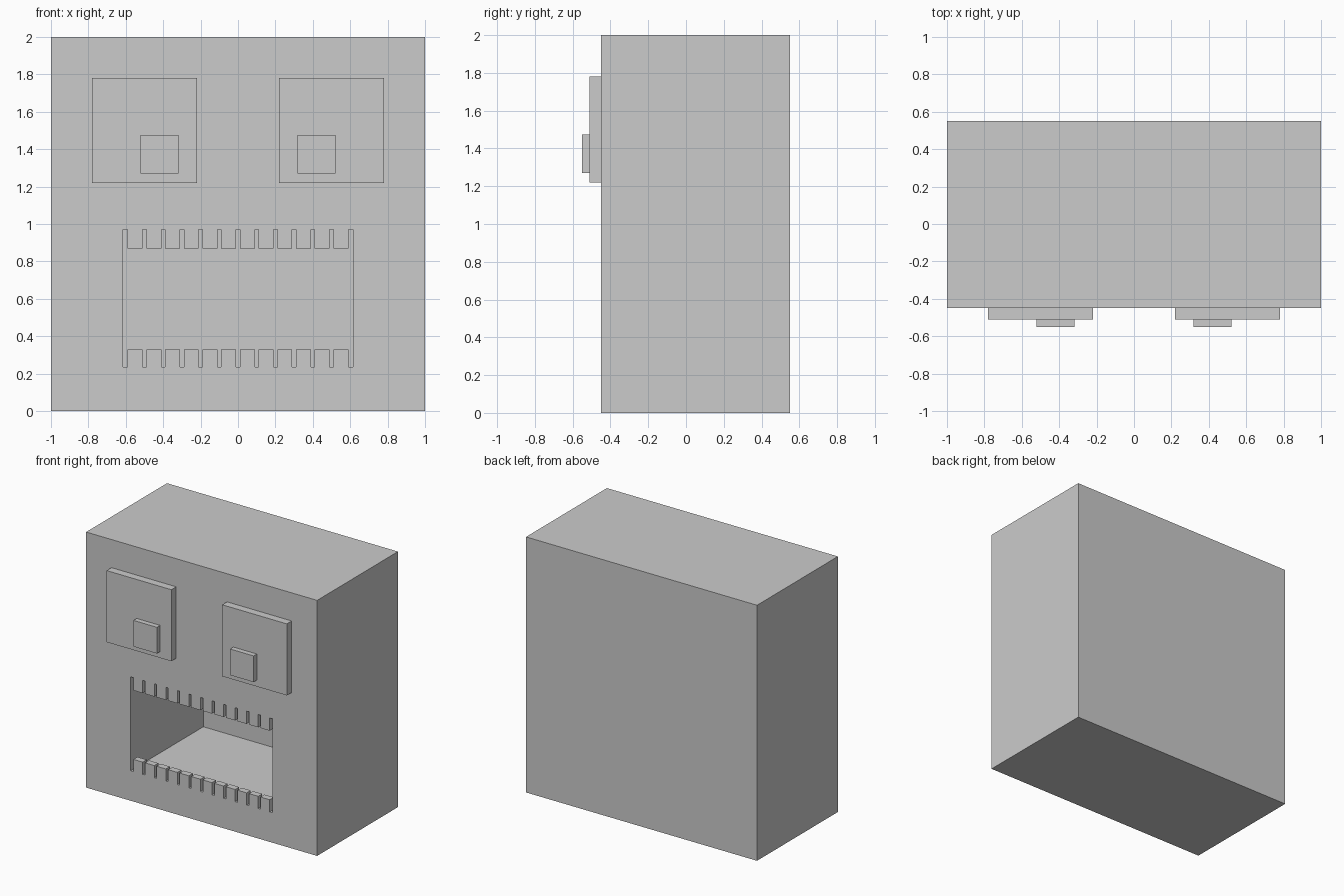
import bpy
import bmesh

if "Cube" in bpy.data.objects:
    bpy.data.objects.remove(bpy.data.objects["Cube"])

FRONT, BACK = -0.45, 0.55
MOUTH_X, MOUTH_LOW, MOUTH_HIGH, MOUTH_BACK = 0.615, 0.235, 0.97, 0.45


def add_object(name, bm):
    bmesh.ops.recalc_face_normals(bm, faces=bm.faces)
    mesh = bpy.data.meshes.new(name)
    bm.to_mesh(mesh)
    bm.free()
    obj = bpy.data.objects.new(name, mesh)
    bpy.context.collection.objects.link(obj)
    return obj


def add_box(bm, x0, x1, y0, y1, z0, z1):
    verts = bmesh.ops.create_cube(bm, size=1)["verts"]
    for v in verts:
        v.co.x = x1 if v.co.x > 0 else x0
        v.co.y = y1 if v.co.y > 0 else y0
        v.co.z = z1 if v.co.z > 0 else z0


def box(name, *bounds):
    bm = bmesh.new()
    add_box(bm, *bounds)
    return add_object(name, bm)


# Head block with a deep mouth recess inset into the front face
bm = bmesh.new()
add_box(bm, -1, 1, FRONT, BACK, 0, 2)
bm.normal_update()
face = min(bm.faces, key=lambda f: f.calc_center_median().y)
bmesh.ops.inset_individual(bm, faces=[face], thickness=0.3)
for v in face.verts:
    v.co.x = MOUTH_X if v.co.x > 0 else -MOUTH_X
    v.co.z = MOUTH_HIGH if v.co.z > 1 else MOUTH_LOW
mouth_back = bmesh.ops.extrude_discrete_faces(bm, faces=[face])["faces"][0]
for v in mouth_back.verts:
    v.co.y = MOUTH_BACK
add_object("head", bm)

# Eyes and pupils, mirrored left and right
for side, s in (("left", -1), ("right", 1)):
    box(f"eye_{side}", *sorted((s * 0.22, s * 0.78)), -0.51, FRONT, 1.22, 1.78)
    box(f"pupil_{side}", *sorted((s * 0.317, s * 0.52)), -0.55, -0.51, 1.27, 1.475)

# Rows of teeth, flush with the front of the head
for name, z0, z1 in (("upper_teeth", 0.87, MOUTH_HIGH), ("lower_teeth", MOUTH_LOW, 0.33)):
    bm = bmesh.new()
    for i in range(12):
        x = -0.55 + 0.1 * i
        add_box(bm, x - 0.04, x + 0.04, FRONT, FRONT + 0.05, z0, z1)
    add_object(name, bm)
